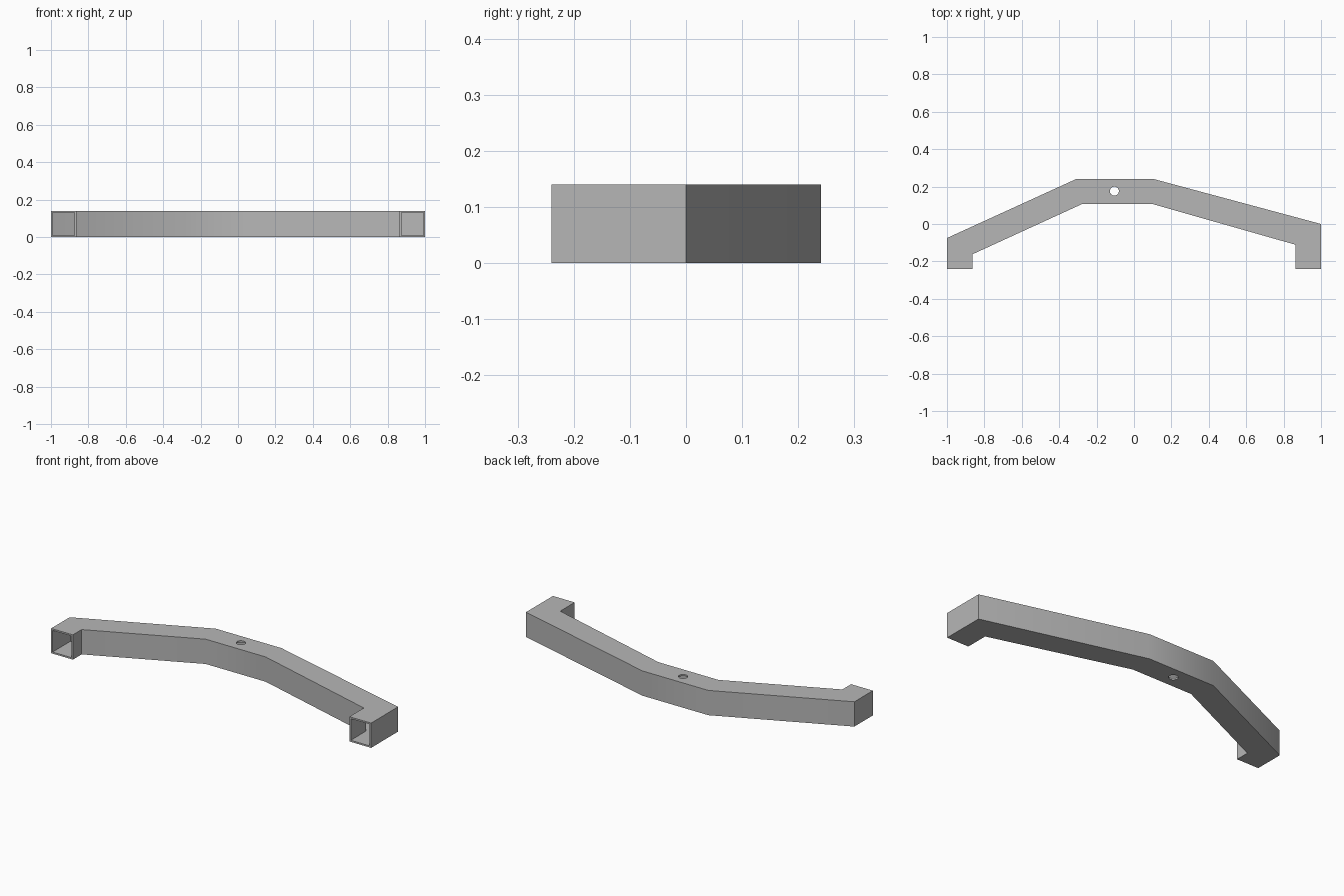
import bpy
import bmesh
import math

cube = bpy.data.objects.get("Cube")
if cube:
    bpy.data.objects.remove(cube, do_unlink=True)

HEIGHT = 0.14
WIDTH = 0.136
WALL = 0.009

# Mitred stations along the bar: (rear rail point, front rail point)
STATIONS = [
    ((-1.0, -0.24), (-0.864, -0.24)),
    ((-1.0, -0.075), (-0.864, -0.162)),
    ((-0.308, 0.241), (-0.277, 0.107)),
    ((0.103, 0.241), (0.098, 0.107)),
    ((1.0, 0.0), (0.864, -0.111)),
    ((1.0, -0.24), (0.864, -0.24)),
]

grey = bpy.data.materials.new("Steel grey")
grey.use_nodes = True
colour = (0.47, 0.47, 0.47, 1.0)
grey.diffuse_color = colour
grey.node_tree.nodes["Principled BSDF"].inputs["Base Color"].default_value = colour


def ring(bm, rear, front, inset):
    """Rectangular section between two rail points, shrunk by a wall thickness."""
    f = inset / WIDTH
    a = [r + (q - r) * f for r, q in zip(rear, front)]
    b = [q + (r - q) * f for r, q in zip(rear, front)]
    low, high = inset, HEIGHT - inset
    return [bm.verts.new((*p, z)) for p, z in ((a, low), (b, low), (b, high), (a, high))]


def bridge(bm, first, second):
    for i in range(4):
        j = (i + 1) % 4
        bm.faces.new((first[i], first[j], second[j], second[i]))


# Hollow rectangular tube with open ends
bm = bmesh.new()
outer = [ring(bm, r, q, 0) for r, q in STATIONS]
inner = [ring(bm, r, q, WALL) for r, q in STATIONS]
for shell in (outer, inner):
    for first, second in zip(shell, shell[1:]):
        bridge(bm, first, second)
for end in (0, -1):
    bridge(bm, outer[end], inner[end])
bmesh.ops.recalc_face_normals(bm, faces=bm.faces)
mesh = bpy.data.meshes.new("bent_tube")
bm.to_mesh(mesh)
bm.free()
tube = bpy.data.objects.new("bent_tube", mesh)
bpy.context.collection.objects.link(tube)
mesh.materials.append(grey)

# Round hole drilled through the top and bottom walls
bpy.ops.mesh.primitive_cylinder_add(vertices=32, radius=0.024, depth=HEIGHT * 2,
                                    location=(-0.105, 0.176, HEIGHT / 2))
drill = bpy.context.object
drill.name = "hole_cutter"
drill.hide_render = True
drill.data.materials.append(grey)
cut = tube.modifiers.new("Hole", 'BOOLEAN')
cut.operation = 'DIFFERENCE'
cut.solver = 'EXACT'
cut.object = drill

bpy.ops.object.select_all(action='DESELECT')
tube.select_set(True)
bpy.context.view_layer.objects.active = tube
bpy.ops.object.modifier_apply(modifier=cut.name)
bpy.data.objects.remove(drill, do_unlink=True)

# Soft shading over the shallow bends, crisp elsewhere
bpy.ops.object.shade_smooth_by_angle(angle=math.radians(30))
